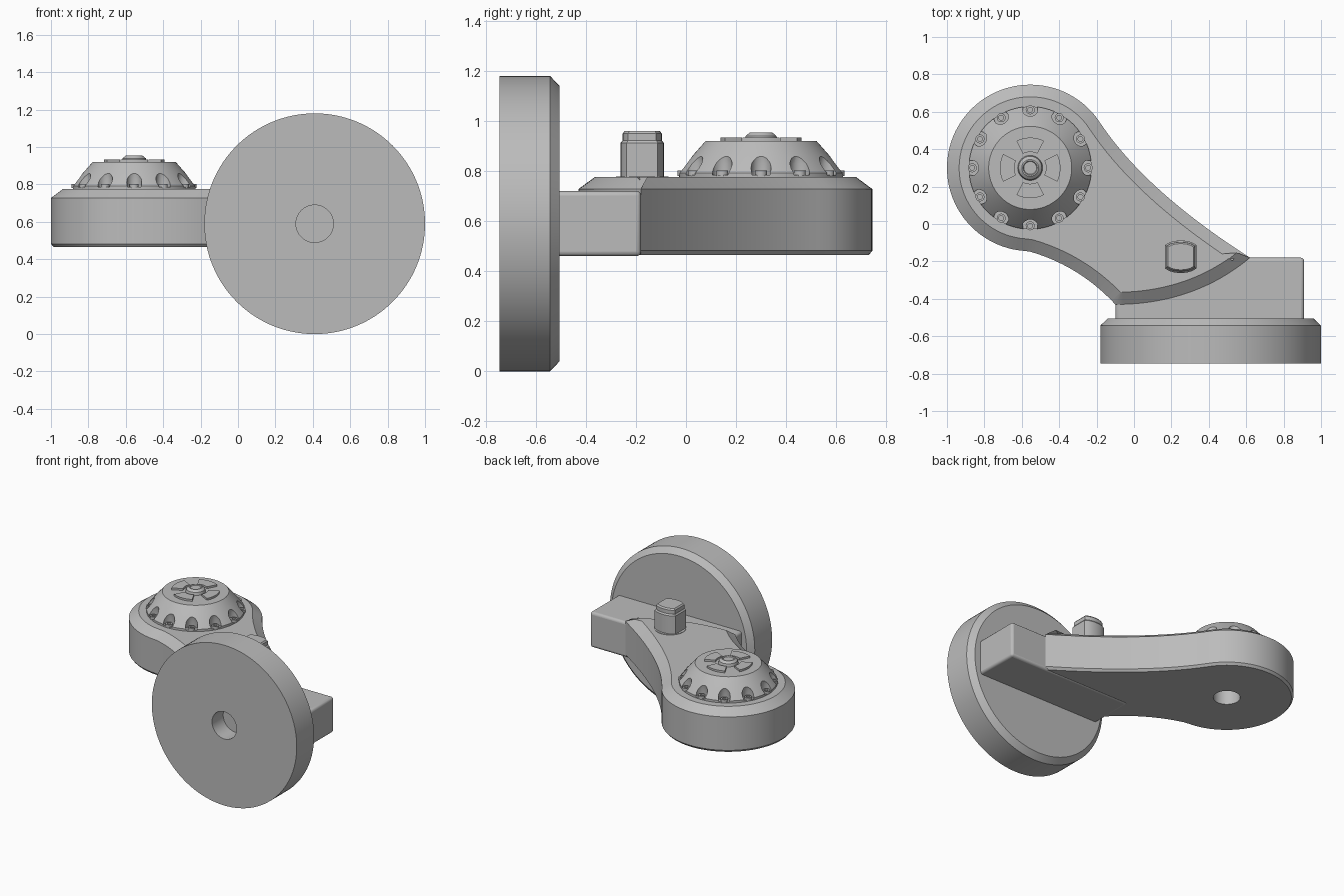
import bpy, bmesh
from math import sin, cos, pi, radians
from mathutils import Vector, Matrix

cube = bpy.data.objects.get("Cube")
if cube:
    bpy.data.objects.remove(cube)

grey = bpy.data.materials.new("plain grey")
grey.use_nodes = True
grey.diffuse_color = (0.5, 0.5, 0.5, 1)
grey.node_tree.nodes["Principled BSDF"].inputs["Base Color"].default_value = (0.5, 0.5, 0.5, 1)

PIVOT = Vector((-0.555, 0.3, 0))


def make(name, bm):
    """Turn a bmesh into a grey object."""
    bmesh.ops.recalc_face_normals(bm, faces=bm.faces[:])
    mesh = bpy.data.meshes.new(name)
    bm.to_mesh(mesh)
    bm.free()
    mesh.materials.append(grey)
    obj = bpy.data.objects.new(name, mesh)
    bpy.context.collection.objects.link(obj)
    return obj


def activate(obj):
    bpy.ops.object.select_all(action='DESELECT')
    obj.select_set(True)
    bpy.context.view_layer.objects.active = obj


def smooth(obj, angle=28):
    activate(obj)
    bpy.ops.object.shade_smooth_by_angle(angle=radians(angle))


def lathe(bm, profile, matrix, n=64):
    """Revolve (radius, height) points about the local z axis."""
    rings = []
    for r, h in profile:
        count = n if r else 1
        rings.append([bm.verts.new(matrix @ Vector((r * cos(2 * pi * i / n), r * sin(2 * pi * i / n), h)))
                      for i in range(count)])
    for a, b in zip(rings, rings[1:]):
        for i in range(n):
            j = (i + 1) % n
            quad = [a[i % len(a)], a[j % len(a)], b[j % len(b)], b[i % len(b)]]
            bm.faces.new(list(dict.fromkeys(quad)))


def prism(bm, points, z0, z1):
    """Extrude a flat outline; returns bottom and top faces."""
    low = bm.faces.new([bm.verts.new((x, y, z0)) for x, y in points])
    high = bm.faces.new([bm.verts.new((x, y, z1)) for x, y in points])
    a, b = low.verts[:], high.verts[:]
    for i in range(len(a)):
        bm.faces.new((a[i - 1], a[i], b[i], b[i - 1]))
    return low, high


def inset_to(bm, face, width, z):
    """Chamfer a cap by insetting it and moving it to a new height."""
    bmesh.ops.recalc_face_normals(bm, faces=bm.faces[:])
    bmesh.ops.inset_region(bm, faces=[face], thickness=width, use_even_offset=True)
    for v in face.verts:
        v.co.z = z


def curve(a, b, c, n=20):
    """Quadratic curve from a to c pulled toward b, without its last point."""
    a, b, c = Vector(a), Vector(b), Vector(c)
    return [tuple(a * (1 - t) ** 2 + b * 2 * t * (1 - t) + c * t * t) for t in (i / n for i in range(n))]


def cut(obj, cutter):
    mod = obj.modifiers.new("cut", 'BOOLEAN')
    mod.operation = 'DIFFERENCE'
    mod.solver = 'EXACT'
    mod.object = cutter
    activate(obj)
    bpy.ops.object.modifier_apply(modifier=mod.name)
    bpy.data.objects.remove(cutter)


# Wheel disc with a blind axle hole in front and a chamfered back
bm = bmesh.new()
face_back = Matrix.Translation((0.41, -0.745, 0.59)) @ Matrix.Rotation(-pi / 2, 4, 'X')
lathe(bm, [(0, 0.13), (0.1, 0.13), (0.1, 0), (0.59, 0), (0.59, 0.202), (0.55, 0.24), (0, 0.24)], face_back, 128)
smooth(make("wheel_disc", bm))

# Mounting block behind the disc
bm = bmesh.new()
bmesh.ops.create_cube(bm, size=1, matrix=Matrix.Translation((0.405, -0.355, 0.59))
                      @ Matrix.Diagonal((1.01, 0.35, 0.26, 1)))
block = make("mounting_block", bm)
bevel = block.modifiers.new("rounding", 'BEVEL')
bevel.width = 0.018
bevel.segments = 3
smooth(block)

# Curved arm: round end, concave flanks and a bowed front edge
outline = [(PIVOT.x + 0.445 * cos(radians(a)), PIVOT.y + 0.445 * sin(radians(a))) for a in range(38, 270, 4)]
outline += curve((-0.555, -0.148), (-0.29, -0.225), (-0.1, -0.43))
outline += curve((-0.1, -0.43), (0.32, -0.43), (0.62, -0.18))
outline += curve((0.62, -0.18), (0.04, 0.19), (-0.2, 0.57))
bm = bmesh.new()
bottom, top = prism(bm, outline, 0.482, 0.728)
inset_to(bm, top, 0.065, 0.776)
inset_to(bm, bottom, 0.014, 0.465)
arm = make("arm", bm)
bm = bmesh.new()
lathe(bm, [(0, 0.3), (0.09, 0.3), (0.09, 0.7), (0, 0.7)], Matrix.Translation(PIVOT), 48)
cut(arm, make("socket_cutter", bm))
smooth(arm)

# Dome over the round end, with a ring of twelve pockets
ring = [Matrix.Translation(PIVOT) @ Matrix.Rotation(i * pi / 6, 4, 'Z') @ Matrix.Translation((0.31, 0, 0))
        for i in range(12)]
bm = bmesh.new()
lathe(bm, [(0, 0.76), (0.328, 0.76), (0.328, 0.792), (0.275, 0.86), (0.222, 0.92), (0, 0.92)],
      Matrix.Translation(PIVOT), 96)
dome = make("dome", bm)
bm = bmesh.new()
for spot in ring:
    lathe(bm, [(0, 0.785), (0.04, 0.785), (0.04, 0.83), (0.028, 0.89), (0, 0.9)], spot, 20)
cut(dome, make("pocket_cutter", bm))
smooth(dome)

# Small hollow screws in the pockets
bm = bmesh.new()
for spot in ring:
    lathe(bm, [(0, 0.78), (0.024, 0.78), (0.024, 0.802), (0.013, 0.802), (0.013, 0.793), (0, 0.793)], spot, 16)
smooth(make("dome_screws", bm))

# Raised sectors on the dome cap
bm = bmesh.new()
for k in range(4):
    angles = [radians(k * 90 + d) for d in range(-27, 28, 6)]
    points = [(0.162 * cos(a), 0.162 * sin(a)) for a in angles]
    points += [(0.085 * cos(a), 0.085 * sin(a)) for a in reversed(angles)]
    prism(bm, [(PIVOT.x + x, PIVOT.y + y) for x, y in points], 0.915, 0.934)
smooth(make("cap_sectors", bm))

# Central hub of the cap
bm = bmesh.new()
lathe(bm, [(0, 0.915), (0.068, 0.915), (0.062, 0.94), (0.045, 0.954), (0.038, 0.954), (0.034, 0.948), (0, 0.948)],
      Matrix.Translation(PIVOT), 40)
smooth(make("cap_hub", bm))

# Upright stud with two flats and a stepped, chamfered head
half = [(0.085, 0.062), (0.06, 0.077), (0.03, 0.085), (0, 0.087), (-0.03, 0.085), (-0.06, 0.077), (-0.085, 0.062)]
profile = half + [(-x, -y) for x, y in half]
bm = bmesh.new()
for scale, z0, z1, z2 in ((1, 0.77, 0.912, 0.922), (0.9, 0.92, 0.95, 0.96)):
    shape = [(0.25 + x * scale, -0.175 + y * scale) for x, y in profile]
    _, high = prism(bm, shape, z0, z1)
    inset_to(bm, high, 0.008, z2)
smooth(make("stud", bm))

# Low collar at the foot of the stud
bm = bmesh.new()
lathe(bm, [(0, 0.77), (0.105, 0.77), (0.105, 0.779), (0, 0.779)], Matrix.Translation((0.25, -0.175, 0)), 40)
smooth(make("stud_collar", bm))
